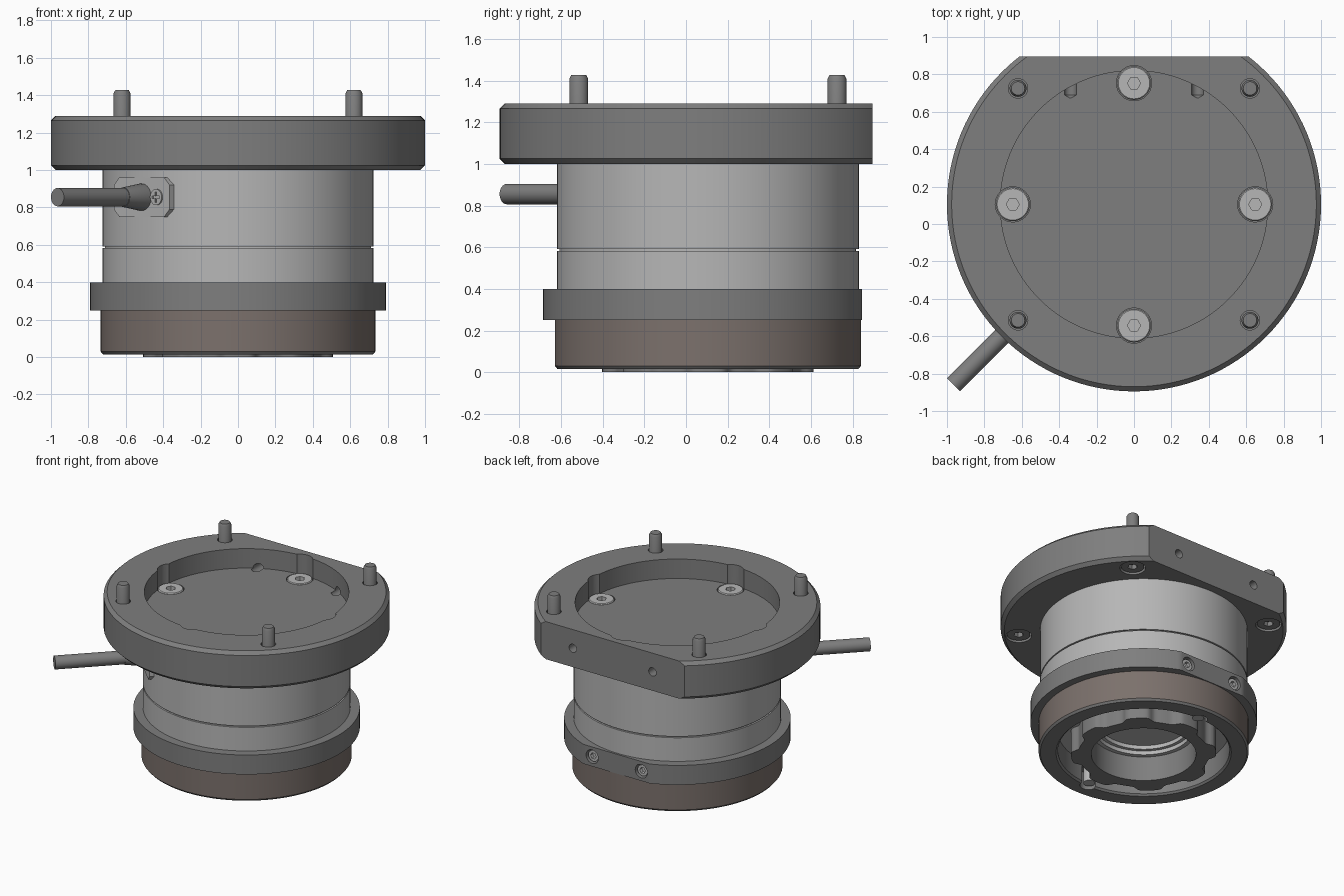
import bpy, bmesh, math
from mathutils import Vector, Matrix

if "Cube" in bpy.data.objects:
    bpy.data.objects.remove(bpy.data.objects["Cube"])

CY = 0.105                      # the turning axis sits slightly behind the origin
UP, DOWN, BACK = Vector((0, 0, 1)), Vector((0, 0, -1)), Vector((0, 1, 0))
OUT = Vector((-1, -1, 0)).normalized()      # cable direction


def material(name, rgb):
    m = bpy.data.materials.new(name)
    m.diffuse_color = (*rgb, 1)
    m.use_nodes = True
    m.node_tree.nodes["Principled BSDF"].inputs["Base Color"].default_value = m.diffuse_color
    return m


DARK = material("dark_grey", (0.21, 0.21, 0.21))
LIGHT = material("light_grey", (0.47, 0.47, 0.47))
BROWN = material("brown", (0.20, 0.165, 0.15))


def finish(name, bm, mat, loc=(0, 0, 0), axis=UP):
    bmesh.ops.recalc_face_normals(bm, faces=bm.faces)
    rot = Matrix() if axis == UP else axis.to_track_quat('Z', 'Y').to_matrix().to_4x4()
    bmesh.ops.transform(bm, matrix=Matrix.Translation(loc) @ rot, verts=bm.verts)
    me = bpy.data.meshes.new(name)
    bm.to_mesh(me)
    bm.free()
    ob = bpy.data.objects.new(name, me)
    bpy.context.collection.objects.link(ob)
    if mat:
        me.materials.append(mat)
    return ob


def lathe(name, profile, mat=None, loc=(0, CY, 0), axis=UP, seg=32, closed=False):
    """Spin (radius, height) points round an axis; closed makes a ring section."""
    bm = bmesh.new()
    vs = [bm.verts.new((r, 0, h)) for r, h in profile]
    pairs = list(zip(vs, vs[1:])) + ([(vs[-1], vs[0])] if closed else [])
    es = [bm.edges.new(p) for p in pairs]
    bmesh.ops.spin(bm, geom=vs + es, cent=(0, 0, 0), axis=(0, 0, 1),
                   angle=2 * math.pi, steps=seg)
    bmesh.ops.remove_doubles(bm, verts=bm.verts, dist=1e-5)
    return finish(name, bm, mat, loc, axis)


def rod(name, r, h, mat=None, loc=(0, CY, 0), axis=UP, seg=32):
    return lathe(name, [(0, 0), (r, 0), (r, h), (0, h)], mat, loc, axis, seg)


def box(name, size, loc, axis=UP, bevel=0, mat=None):
    bm = bmesh.new()
    bmesh.ops.create_cube(bm, size=1, matrix=Matrix.Diagonal((*size, 1)))
    if bevel:
        es = [e for e in bm.edges
              if abs(e.verts[0].co.z - e.verts[1].co.z) > 0.5 * size[2]]
        bmesh.ops.bevel(bm, geom=es, offset=bevel, segments=1, affect='EDGES')
    return finish(name, bm, mat, loc, axis)


def cut(ob, cutters):
    for c in cutters:
        m = ob.modifiers.new("cut", 'BOOLEAN')
        m.operation, m.solver, m.object = 'DIFFERENCE', 'EXACT', c
    dg = bpy.context.evaluated_depsgraph_get()
    dg.update()
    me = bpy.data.meshes.new_from_object(ob.evaluated_get(dg))
    ob.modifiers.clear()
    ob.data = me
    for c in cutters:
        bpy.data.objects.remove(c)


def hex_cut(ob, top, axis, r=0.035, depth=0.035):
    cut(ob, [rod("hex_cutter", r, depth + 0.02, None, top - axis * depth, axis, 6)])


# Mounting flange with recess, flat back, bolt holes and side drillings
flange = lathe("flange", [(0, 1.0), (.975, 1.0), (1, 1.025), (1, 1.265), (.975, 1.29),
                          (.715, 1.29), (.715, 1.14), (0, 1.14)], DARK, seg=128)
bolt_xy = [(sx * 0.62, CY + sy * 0.62) for sx in (-1, 1) for sy in (-1, 1)]
screw_xy = [(0.648, CY), (-0.648, CY), (0, CY + 0.648), (0, CY - 0.648)]
cutters = [box("flat_cutter", (3, 1, 1), (0, 0.895 + 0.5, 1.15))]
for x, y in bolt_xy:
    cutters.append(lathe("bolt_cutter", [(0, 0), (.09, 0), (.09, .11), (.052, .11),
                                         (.052, .32), (0, .32)], None, (x, y, 0.99)))
for x, y in screw_xy:
    cutters.append(rod("screw_cutter", 0.094, 0.25, None, (x, y, 1.08)))
for x in (-0.34, 0.34):
    cutters.append(lathe("drill_cutter", [(0, 0), (.032, 0), (.032, .25), (0, .27)],
                         None, (x, 0.94, 1.145), -BACK))
cut(flange, cutters)

# Bolts fitted from below, their ends standing above the flange
for i, (x, y) in enumerate(bolt_xy):
    b = lathe(f"flange_bolt_{i + 1}", [(0, 0), (.08, 0), (.08, .085), (.045, .085),
                                      (.045, .40), (.036, .417), (0, .417)],
              DARK, (x, y, 1.01))
    hex_cut(b, Vector((x, y, 1.01)), DOWN)

# Socket screws in the recess floor
for i, (x, y) in enumerate(screw_xy):
    s = lathe(f"recess_screw_{i + 1}", [(0, 0), (.09, 0), (.09, .06), (.084, .066), (0, .066)],
              LIGHT, (x, y, 1.079))
    hex_cut(s, Vector((x, y, 1.145)), UP)

# Main body with parting groove and stepped underside
lathe("body", [(0, .25), (.31, .25), (.31, .22), (.335, .22), (.335, .19), (.69, .19),
               (.69, .39), (.725, .39), (.725, .582), (.712, .582), (.712, .592),
               (.725, .592), (.725, 1.0), (0, 1.0)], LIGHT, seg=128)

# Collar with a flat and two screws at the back
collar = lathe("collar", [(.68, .25), (.792, .25), (.792, .4), (.68, .4)], DARK,
               seg=128, closed=True)
cut(collar, [box("flat_cutter", (2, 0.5, 1), (0, 0.845 + 0.25, 0.325))] +
    [rod("hole_cutter", 0.052, 0.14, None, (x, 0.795, 0.325), BACK) for x in (-.21, .21)])
for i, x in enumerate((-.21, .21)):
    s = rod(f"collar_screw_{i + 1}", 0.042, 0.04, LIGHT, (x, 0.79, 0.325), BACK)
    hex_cut(s, Vector((x, 0.83, 0.325)), BACK, 0.024, 0.025)

# Brown sleeve and the grey ring closing it below
lathe("sleeve", [(.69, .03), (.735, .03), (.735, .25), (.69, .25)], BROWN,
      seg=128, closed=True)
ring = lathe("bottom_ring", [(.60, .028), (.613, .015), (.722, .015), (.735, .03),
                             (.70, .03), (.70, .2), (.60, .2)], DARK, seg=128, closed=True)
cut(ring, [rod("notch_cutter", 0.06, 0.17, None, (0, CY + s * 0.60, -0.02))
           for s in (-1, 1)])
for n, s in (("front", -1), ("back", 1)):
    rod(f"index_pin_{n}", 0.042, 0.16, LIGHT, (0, CY + s * 0.592, 0.03))

# Lobed locking ring around the central bore
N = 192
bm = bmesh.new()
loops = []
for inner, z in ((0, 0), (0, .2), (1, .2), (1, 0)):
    loop = []
    for k in range(N):
        a = 2 * math.pi * k / N
        r = 0.366 if inner else 0.482 + 0.026 * math.tanh(3 * math.cos(8 * a))
        loop.append(bm.verts.new((r * math.cos(a), r * math.sin(a), z)))
    loops.append(loop)
for p, q in zip(loops, loops[1:] + loops[:1]):
    for k in range(N):
        bm.faces.new((p[k], p[(k + 1) % N], q[(k + 1) % N], q[k]))
finish("locking_ring", bm, DARK, (0, CY, 0))

# Cable outlet plate, strain relief and cable
root = Vector((0, CY, 0.855))
side = Vector((1, -1, 0)).normalized()
box("outlet_plate", (0.42, 0.21, 0.08), root + OUT * 0.688, OUT, 0.04, LIGHT)
lathe("strain_relief", [(0, 0), (.072, 0), (.072, .03), (.052, .16), (0, .16)],
      DARK, root + OUT * 0.71, OUT)
rod("cable", 0.049, 0.655, DARK, root + OUT * 0.71, OUT)
for i, t in enumerate((-0.115, 0.115)):
    top = root + OUT * 0.736 + side * t
    s = rod(f"plate_screw_{i + 1}", 0.043, 0.03, LIGHT, top - OUT * 0.03, OUT)
    cut(s, [box("slot_cutter", d, top, OUT) for d in ((.055, .012, .02), (.012, .055, .02))])

# Smooth round walls, sharp edges kept
for ob in bpy.context.scene.objects:
    ob.select_set(True)
    bpy.context.view_layer.objects.active = ob
bpy.ops.object.shade_smooth_by_angle(angle=math.radians(30))
